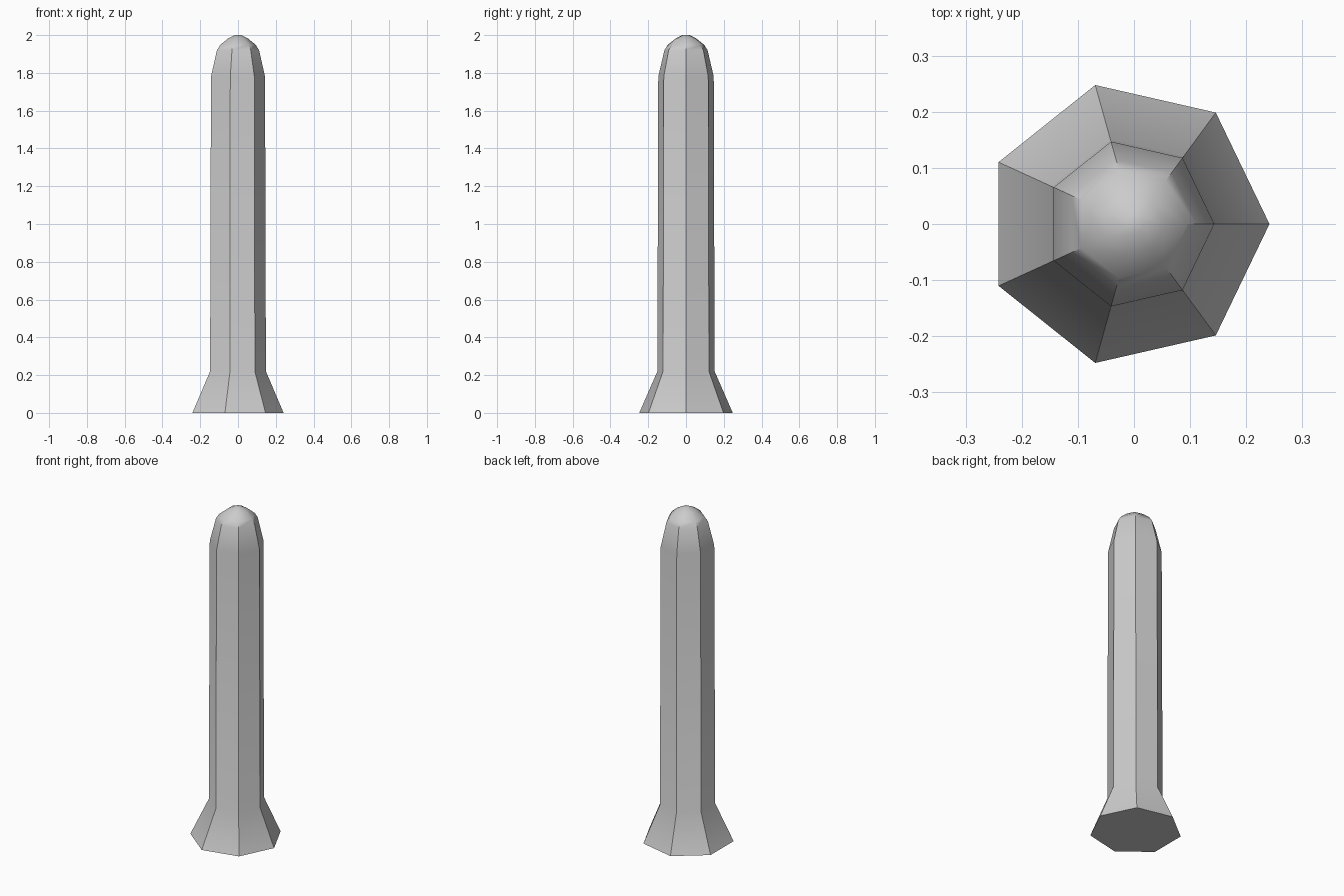
import bpy, bmesh, math

if "Cube" in bpy.data.objects:
    bpy.data.objects.remove(bpy.data.objects["Cube"])

SIDES = 7
BASE_R = 0.254
# Heptagon shifted so its bounding box is centred on x = 0
OFFSET = -0.5 * BASE_R * (1 - math.cos(math.pi / SIDES))

# Profile: (scale of base ring, height) for flare, shaft and domed tip
PROFILE = [(1.0, 0.0), (0.612, 0.22), (0.593, 1.78), (0.462, 1.92),
           (0.39, 1.948), (0.22, 1.982), (0.075, 2.0)]

bm = bmesh.new()
rings = []
for s, z in PROFILE:
    ring = []
    for i in range(SIDES):
        a = 2 * math.pi * i / SIDES
        ring.append(bm.verts.new((s * (BASE_R * math.cos(a) + OFFSET),
                                  s * BASE_R * math.sin(a), z)))
    rings.append(ring)

# Side walls
for lo, hi in zip(rings, rings[1:]):
    for i in range(SIDES):
        j = (i + 1) % SIDES
        bm.faces.new((lo[i], lo[j], hi[j], hi[i]))

# Bottom and tip caps
bm.faces.new(rings[0][::-1])
bm.faces.new(rings[-1])

mesh = bpy.data.meshes.new("post")
bm.to_mesh(mesh)
bm.free()
post = bpy.data.objects.new("post", mesh)
bpy.context.collection.objects.link(post)

# Crisp vertical edges, soft flare and tip
bpy.context.view_layer.objects.active = post
post.select_set(True)
bpy.ops.object.shade_smooth_by_angle(angle=math.radians(35))
